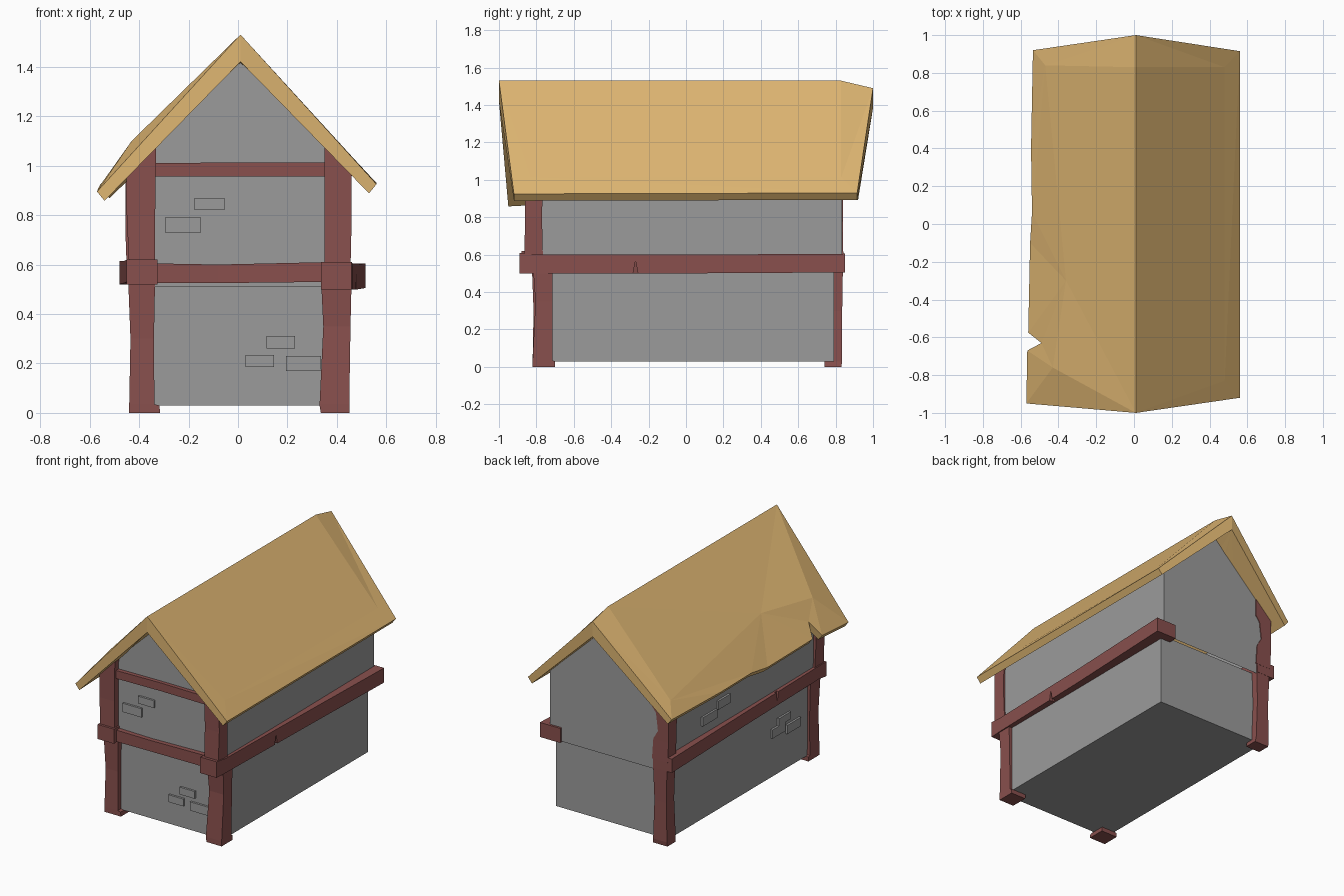
import bpy, bmesh
from mathutils import Vector

if "Cube" in bpy.data.objects:
    bpy.data.objects.remove(bpy.data.objects["Cube"])


def material(name, rgb):
    m = bpy.data.materials.new(name)
    m.diffuse_color = (*rgb, 1)
    m.use_nodes = True
    m.node_tree.nodes["Principled BSDF"].inputs["Base Color"].default_value = m.diffuse_color
    return m


WOOD = material("red_timber", (0.25, 0.08, 0.075))
THATCH = material("straw", (0.74, 0.47, 0.17))
STONE = material("stone", (0.33, 0.33, 0.33))


def finish(name, bm, mat):
    bmesh.ops.recalc_face_normals(bm, faces=bm.faces)
    me = bpy.data.meshes.new(name)
    bm.to_mesh(me)
    bm.free()
    ob = bpy.data.objects.new(name, me)
    bpy.context.collection.objects.link(ob)
    me.materials.append(mat)
    return ob


def loft(name, axis, rings, mat=WOOD, roof_cut=0):
    """Rectangular sections (t, a0, a1, b0, b1) joined along one axis."""
    bm = bmesh.new()
    loops = []
    for t, a0, a1, b0, b1 in rings:
        loop = []
        for a, b in ((a0, b0), (a1, b0), (a1, b1), (a0, b1)):
            co = {"x": (t, a, b), "y": (a, t, b), "z": (a, b, t)}[axis]
            loop.append(bm.verts.new(co))
        loops.append(loop)
    for p, q in zip(loops, loops[1:]):
        for i in range(4):
            j = (i + 1) % 4
            bm.faces.new((p[i], p[j], q[j], q[i]))
    bm.faces.new(loops[0])
    bm.faces.new(loops[-1])
    if roof_cut:  # trim the top inside the roof slab
        r = bmesh.ops.bisect_plane(bm, geom=bm.verts[:] + bm.edges[:] + bm.faces[:],
                                   plane_co=(0, 0, 1.45), plane_no=(roof_cut * 1.05, 0, 1),
                                   clear_outer=True)
        edges = [e for e in r["geom_cut"] if isinstance(e, bmesh.types.BMEdge)]
        bmesh.ops.holes_fill(bm, edges=edges)
    return finish(name, bm, mat)


def walls(name, profile, y0, y1, open_edge):
    """Profile in x/z extruded along y, leaving one hidden side open."""
    bm = bmesh.new()
    f = [bm.verts.new((x, y0, z)) for x, z in profile]
    b = [bm.verts.new((x, y1, z)) for x, z in profile]
    bm.faces.new(f)
    bm.faces.new(b)
    n = len(profile)
    for i in range(n):
        if i != open_edge:
            j = (i + 1) % n
            bm.faces.new((f[i], f[j], b[j], b[i]))
    return finish(name, bm, STONE)


# Stone storeys; the upper one overhangs slightly
walls("lower_walls", [(-.42, .03), (.435, .03), (.435, .53), (-.42, .53)], -.785, .79, 2)
walls("upper_walls", [(-.43, .51), (.448, .51), (.448, .99), (.01, 1.435), (-.43, .995)],
      -.82, .835, 0)

# Raised stones: front wall (x0, x1, z0, z1, wall y), left wall (y0, y1, z0, z1, wall x)
for x0, x1, z0, z1, y in [(-.175, -.055, .82, .87, -.82), (-.295, -.15, .73, .79, -.82),
                          (.115, .23, .26, .31, -.785), (.03, .145, .185, .235, -.785),
                          (.195, .335, .17, .23, -.785)]:
    loft("front_stone", "y", [(y - .014, x0, x1, z0, z1), (y + .02, x0, x1, z0, z1)], STONE)
for y0, y1, z0, z1, x in [(.29, .45, .68, .74, -.43), (.15, .28, .73, .79, -.43),
                          (-.46, -.32, .30, .36, -.42), (-.63, -.48, .27, .33, -.42),
                          (-.52, -.39, .36, .41, -.42)]:
    loft("side_stone", "x", [(x - .014, y0, y1, z0, z1), (x + .02, y0, y1, z0, z1)], STONE)

# Crooked corner posts: two at the front, one at the back left
loft("front_left_lower_post", "z", [(0, -.44, -.315, -.82, -.70), (.03, -.44, -.318, -.82, -.70),
     (.035, -.44, -.338, -.82, -.715), (.3, -.435, -.34, -.815, -.72),
     (.56, -.445, -.335, -.825, -.715)], WOOD)
loft("front_right_lower_post", "z", [(0, .335, .45, -.82, -.70), (.03, .33, .45, -.82, -.70),
     (.035, .33, .45, -.82, -.715), (.35, .345, .455, -.805, -.715),
     (.56, .335, .46, -.82, -.715)], WOOD)
loft("back_left_lower_post", "z", [(0, -.44, -.33, .74, .83), (.03, -.44, -.335, .74, .835),
     (.3, -.435, -.345, .75, .835), (.6, -.445, -.335, .75, .84)], WOOD)
loft("front_left_upper_post", "z", [(.58, -.44, -.335, -.865, -.765), (.8, -.45, -.335, -.86, -.77),
     (1.2, -.45, -.33, -.865, -.76)], WOOD, -1)
loft("front_right_upper_post", "z", [(.58, .35, .455, -.865, -.765), (.8, .35, .46, -.86, -.77),
     (1.2, .35, .46, -.865, -.76)], WOOD, 1)
loft("back_left_upper_post", "z", [(.58, -.45, -.33, .75, .841), (.72, -.455, -.34, .755, .84),
     (.78, -.455, -.375, .755, .84), (.9, -.455, -.36, .74, .84),
     (.94, -.455, -.33, .75, .84), (1.2, -.455, -.33, .75, .84)], WOOD, -1)

# Horizontal beams
right_beam = loft("right_beam", "y", [(-.89, .335, .46, .5, .61), (-.8, .335, .465, .5, .6),
                  (0, .34, .485, .5, .6), (.85, .36, .515, .505, .605)], WOOD)
left_beam = loft("left_beam", "y", [(-.88, -.45, -.325, .52, .62), (-.8, -.45, -.325, .53, .62),
                 (0, -.46, -.33, .525, .615), (.84, -.48, -.34, .52, .615)], WOOD)
loft("front_middle_beam", "x", [(-.36, -.855, -.76, .525, .605), (-.08, -.85, -.76, .525, .6),
     (.37, -.855, -.76, .53, .61)], WOOD)
loft("front_top_beam", "x", [(-.36, -.85, -.77, .955, 1.01), (0, -.845, -.77, .957, 1.013),
     (.37, -.85, -.77, .957, 1.012)], WOOD)


# Splits chipped out of the side beams
def chip(beam, x, y, z, tip):
    c = loft("chip_cutter", "z", [(z, x - .06, x + .06, y - .015, y + .015),
                                  (tip, x - .05, x + .05, y - .002, y + .002)])
    c.hide_render = True
    c.hide_viewport = True
    m = beam.modifiers.new("chip", "BOOLEAN")
    m.operation, m.object, m.solver = "DIFFERENCE", c, "EXACT"


chip(right_beam, .51, -.27, .49, .56)
chip(left_beam, -.50, -.34, .63, .56)

# Thatched roof: two thick slopes with bulging centres and a torn left eave
bm = bmesh.new()
V = lambda co: bm.verts.new(co)
r0, r1, r2 = V((.01, -1, 1.53)), V((.01, .83, 1.53)), V((.01, 1, 1.49))
u0, u2 = V((.01, -1, 1.42)), V((.01, 1, 1.385))


def fan(apexes, eave, switches):
    """Triangles from each apex to its run of the eave, changing apex at each switch."""
    n = 0
    for i in range(len(eave)):
        if n < len(switches) and i == switches[n]:
            bm.faces.new((apexes[n], eave[i], apexes[n + 1]))
            n += 1
        if i + 1 < len(eave):
            bm.faces.new((apexes[n], eave[i], eave[i + 1]))


def slope(side, eave, inner, switches, under_switch):
    top = [V(p) for p in eave]
    low = [V(Vector(p) + Vector((-.03 * side, 0, -.037))) for p in eave]
    mids = [V(p) for p in inner]
    for a, b in zip(mids[:-2], mids[1:-1]):
        bm.faces.new((r0, a, b))
    bm.faces.new((r0, mids[-2], r1))
    bm.faces.new((r1, mids[-2], mids[-1]))
    bm.faces.new((r0, mids[0], top[0]))
    bm.faces.new((r1, r2, mids[-1]))
    bm.faces.new((r2, top[-1], mids[-1]))
    fan(mids, top, switches)
    fan((u0, u2), low, [under_switch])
    for i in range(len(top) - 1):
        bm.faces.new((top[i], top[i + 1], low[i + 1], low[i]))
    bm.faces.new((r0, top[0], low[0], u0))
    bm.faces.new((r2, top[-1], low[-1], u2))


slope(1, [(.56, -.92, .925), (.56, .915, .93)], [(.48, -.83, 1.016), (.48, .83, 1.014)], [1], 1)
slope(-1, [(-.57, -.95, .895), (-.565, -.67, .91), (-.49, -.63, 1.0), (-.56, -.575, .92),
           (-.55, -.1, .905), (-.54, .06, .925), (-.545, .4, .925), (-.535, .92, .93)],
      [(-.43, -.76, 1.1), (-.36, -.3, 1.15), (-.47, .84, 1.015)], [2, 5], 2)
finish("thatched_roof", bm, THATCH)
